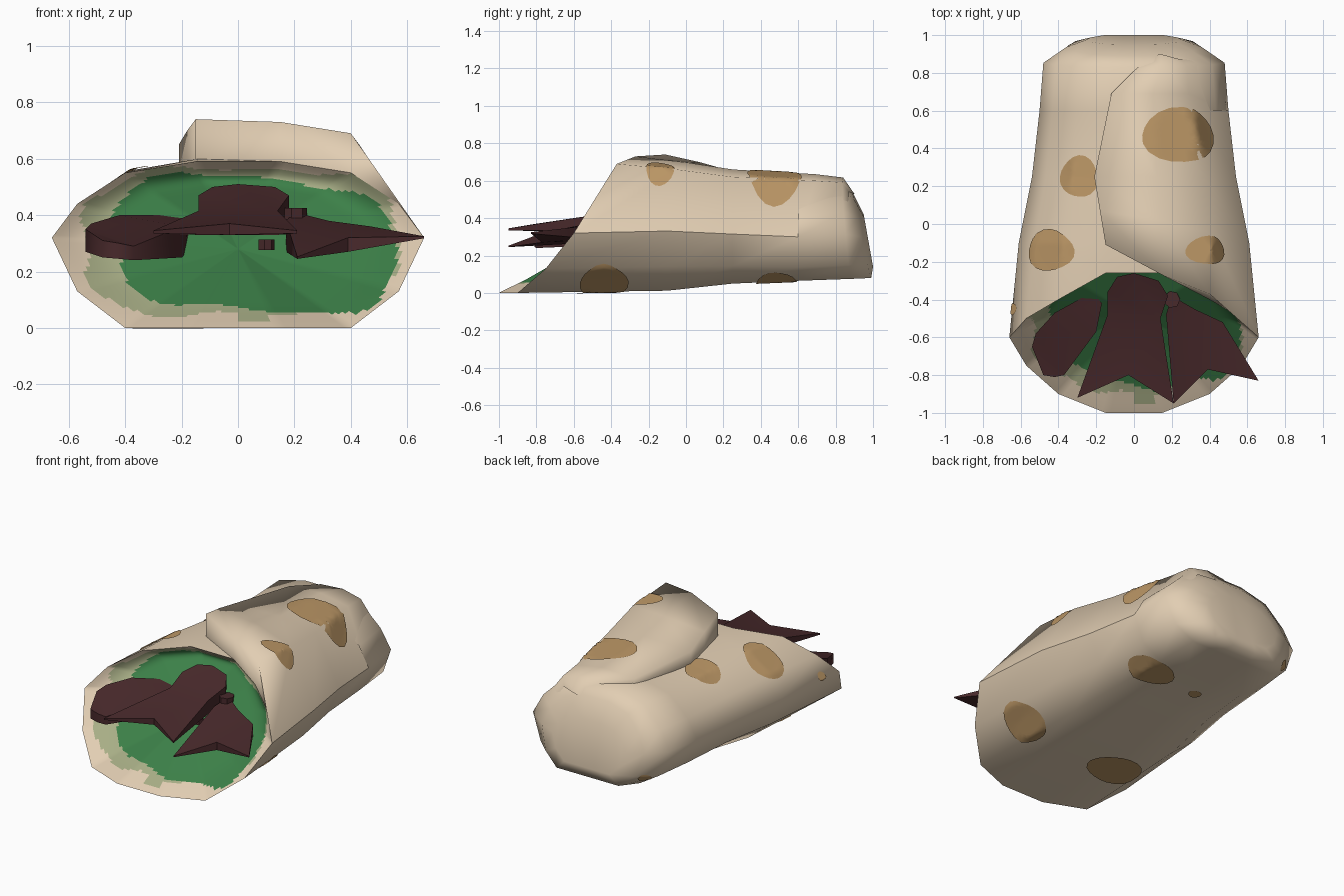
import bpy, bmesh, math
from mathutils import Vector
from mathutils.bvhtree import BVHTree

if "Cube" in bpy.data.objects:
    bpy.data.objects.remove(bpy.data.objects["Cube"])


def material(name, r, g, b):
    m = bpy.data.materials.new(name)
    lin = [((c / 255 + 0.055) / 1.055) ** 2.4 for c in (r, g, b)]
    m.diffuse_color = (*lin, 1)
    m.use_nodes = True
    m.node_tree.nodes["Principled BSDF"].inputs["Base Color"].default_value = m.diffuse_color
    return m


TAN = material("tortilla tan", 226, 206, 179)
TOAST = material("toasted brown", 188, 151, 102)
GREEN = material("lettuce green", 60, 128, 72)
SAGE = material("pale sage", 168, 174, 134)
MEAT = material("dark meat", 72, 41, 43)


def build(name, verts, faces, mats, facing=None, angle=60, rule=None):
    """Make an object; open sheets are turned towards 'facing'."""
    bm = bmesh.new()
    vs = [bm.verts.new(v) for v in verts]
    for f in faces:
        bm.faces.new([vs[i] for i in f])
    bmesh.ops.delete(bm, geom=[v for v in bm.verts if not v.link_faces], context='VERTS')
    bmesh.ops.triangulate(bm, faces=[f for f in bm.faces if len(f.verts) > 4])
    bmesh.ops.recalc_face_normals(bm, faces=bm.faces[:])
    if facing:
        total = sum((f.normal * f.calc_area() for f in bm.faces), Vector())
        if total.dot(Vector(facing)) < 0:
            bmesh.ops.reverse_faces(bm, faces=bm.faces[:])
    if rule:
        for f in bm.faces:
            f.material_index = rule(f.calc_center_median())
    me = bpy.data.meshes.new(name)
    bm.normal_update()
    tree = BVHTree.FromBMesh(bm)
    bm.to_mesh(me)
    bm.free()
    for m in mats:
        me.materials.append(m)
    ob = bpy.data.objects.new(name, me)
    bpy.context.collection.objects.link(ob)
    bpy.ops.object.select_all(action='DESELECT')
    ob.select_set(True)
    bpy.context.view_layer.objects.active = ob
    bpy.ops.object.shade_smooth_by_angle(angle=math.radians(angle))
    return tree


# wrap body: slanted rim lofted through cross-sections to a closed back end
half = [(.15, -1, 0), (.4, -.9, 0), (.57, -.75, .13), (.66, -.6, .32),
        (.57, -.5, .44), (.4, -.4, .55), (.15, -.26, .59)]


def mirrored(pts):
    return pts + [(-x, y, z) for x, y, z in reversed(pts)]


rim = mirrored(half)
rings = [rim]
# each: y at bottom, y at top, half width, bottom z, top z, sag of the widest level
for yb, yt, w, zb, zt, e in [(-.1, -.1, .61, .012, .6, 1), (.25, .25, .54, .05, .585, 1.15),
                             (.6, .6, .5, .065, .585, 1.3), (.88, .83, .48, .075, .605, 1.3),
                             (.99, .89, .36, .08, .54, 1.2), (1, .95, .26, .14, .42, 1)]:
    rings.append(mirrored([(x / .66 * w, yb + (yt - yb) * z / .59, zb + (zt - zb) * (z / .59) ** e)
                           for x, y, z in half]))
n = len(rim)
verts = [p for r in rings for p in r]
# the strip hidden below the flap is left out
faces = [(k * n + i, k * n + (i + 1) % n, (k + 1) * n + (i + 1) % n, (k + 1) * n + i)
         for k in range(len(rings) - 1) for i in range(n) if not (k < 3 and i in (3, 4, 5))]
faces.append(tuple(range((len(rings) - 1) * n, len(rings) * n)))
body_tree = build("wrap_body", verts, faces, [TAN], (0, 1, 0), 85)

# folded flap over the top, from the right side to the free edge, tucked in at the back
side = [rings[k][3] for k in range(5)]
rows = [[(.4, -.37, .69), (.15, -.27, .73), (-.15, -.11, .74), (-.15, -.11, .58)],
        [(.41, -.05, .66), (.14, .02, .695), (-.18, .07, .7), (-.18, .07, .57)],
        [(.37, .25, .62), (.12, .25, .66), (-.21, .25, .65), (-.21, .25, .57)],
        [(.29, .69, .6), (.1, .69, .635), (-.12, .69, .62), (-.12, .69, .57)],
        [(.28, .835, .59), (.15, .84, .617), (.01, .82, .617), (.01, .82, .57)]]
rows = [[s] + r for s, r in zip(side, rows)]
rows.append([(.42, .87, .31), (.25, .87, .54), (.14, .9, .53), (.08, .88, .53), (.08, .88, .5)])
verts = [p for r in rows for p in r]
faces = [(k * 5 + i, k * 5 + i + 1, k * 5 + 6 + i, k * 5 + 5 + i)
         for k in range(len(rows) - 1) for i in range(4)]
b = len(verts)
verts += [(.57, -.5, .44), (.4, -.4, .55), (.15, -.26, .59)]
faces += [(4, 3, 2, b + 2), (2, 1, b + 1, b + 2), (1, b, b + 1), (1, 0, b)]
flap_tree = build("wrap_flap", verts, faces, [TAN], (.3, 0, 1), 105)

# filling: rolled lip then a dish inside the rim, coloured in jagged zones
SUB, RINGS = 12, 36
fine = []
for i in range(n):
    a, c = Vector(rim[i]), Vector(rim[(i + 1) % n])
    fine += [a.lerp(c, t / SUB) for t in range(SUB)]
m = len(fine)


def dish(p, t):
    q = p.lerp(Vector((0, -.58, .28)), t)
    depth = (.02 + .24 * min(q.z, .53)) * math.sin(math.pi / 2 * min(1, t / .3))
    return q + Vector((0, depth, 0))


verts = [dish(p, k / RINGS) for k in range(RINGS) for p in fine]
verts.append(dish(fine[0], 1))
faces = [(k * m + i, k * m + (i + 1) % m, (k + 1) * m + (i + 1) % m, (k + 1) * m + i)
         for k in range(RINGS - 1) for i in range(m)]
faces += [((RINGS - 1) * m + i, (RINGS - 1) * m + (i + 1) % m, len(verts) - 1) for i in range(m)]


def filling_zone(p):
    x, z = p.x, p.z
    wob = .1 * math.sin(17 * x + 3) + .1 * math.sin(23 * z + 9 * x)
    green = abs((x - .05) / .5) ** 3.4 + abs((z - .3 + .06 * x) / .235) ** 3.4
    sage = abs((x - .01) / .555) ** 3.4 + abs((z - .305) / .26) ** 3.4
    drip = abs(x - .05) < .06 and .025 < z < .1
    return 0 if green + wob < 1 else 1 if sage + wob < 1 or drip else 2


build("filling", verts, faces, [GREEN, SAGE, TAN], (0, -1, .5), 120, filling_zone)


# meat pieces: outline points with top and bottom heights
def slab(name, outline, angle=35):
    k = len(outline)
    vs = [(x, y, t) for x, y, t, _ in outline] + [(x, y, u) for x, y, _, u in outline]
    fs = [tuple(range(k)), tuple(range(2 * k - 1, k - 1, -1))]
    fs += [(i, (i + 1) % k, k + (i + 1) % k, k + i) for i in range(k)]
    build(name, vs, fs, [MEAT], None, angle)


slab("meat_centre", [(-.09, -.28, .5, .36), (0, -.26, .51, .36), (.13, -.3, .5, .36),
                     (.18, -.38, .47, .34), (.14, -.5, .415, .33), (.21, -.95, .345, .335),
                     (-.03, -.8, .37, .33), (-.3, -.92, .345, .335), (-.14, -.48, .415, .33),
                     (-.14, -.36, .47, .34)])
slab("meat_right", [(.2, -.38, .41, .28), (.32, -.45, .38, .28), (.47, -.52, .36, .29),
                    (.66, -.83, .325, .318), (.39, -.77, .32, .27), (.21, -.95, .252, .245),
                    (.17, -.48, .38, .27)])
slab("meat_left", [(-.22, -.36, .4, .31), (-.17, -.42, .38, .28), (-.2, -.57, .36, .25),
                   (-.37, -.8, .29, .24), (-.42, -.81, .3, .245), (-.48, -.8, .31, .25),
                   (-.54, -.65, .35, .27), (-.52, -.58, .37, .28), (-.42, -.47, .4, .3)], 60)
for name, (cx, cy, cz), (rx, ry, rz) in [("crumb_upper", (.2, -.4, .405), (.045, .045, .02)),
                                        ("crumb_lower", (.1, -.54, .295), (.03, .03, .018))]:
    slab(name, [(cx + rx * math.cos(a), cy + ry * math.sin(a), cz + rz, cz - rz)
                for a in [math.tau * i / 7 for i in range(7)]])


# toasted spots: thin patches draped on the wrap
def spot(tree, c, d, ru, rv):
    d = Vector(d).normalized()
    u = Vector((0, 1, 0)).cross(d) if abs(d.y) < .8 else Vector((0, 0, 1)).cross(d)
    u.normalize()
    v = d.cross(u)
    seg, steps, pts = 20, 9, []
    for k in range(steps + 1):
        for i in range(seg):
            a = math.tau * i / seg
            r = k / steps * (1 + .05 * math.sin(3 * a + c[0] * 9)) + .001
            o = Vector(c) + u * ru * r * math.cos(a) + v * rv * r * math.sin(a) + d
            hit, nor, _, _ = tree.ray_cast(o, -d)
            pts.append(hit + d * .007 if hit else None)
    fs = [(k * seg + i, k * seg + (i + 1) % seg, (k + 1) * seg + (i + 1) % seg, (k + 1) * seg + i)
          for k in range(steps) for i in range(seg)]
    fs = [f for f in fs if all(pts[j] for j in f)]
    build("toasted_spot", [p or Vector(c) for p in pts], fs, [TOAST], d, 120)


spot(flap_tree, (.25, .47, .6), (.6, 0, 1), .21, .145)
spot(flap_tree, (.38, -.14, .64), (.6, 0, 1), .12, .075)
spot(body_tree, (-.29, .25, .58), (0, 0, 1), .1, .11)
spot(body_tree, (-.44, -.14, .5), (-.4, 0, 1), .14, .11)
spot(body_tree, (-.62, -.45, .34), (-1, 0, 0), .025, .03)
spot(body_tree, (.47, -.44, .03), (.6, 0, -1), .14, .13)
spot(body_tree, (.27, .48, .06), (.2, 0, -1), .15, .11)
spot(body_tree, (-.23, -.45, .0), (0, 0, -1), .17, .14)
spot(body_tree, (-.08, .45, .06), (0, 0, -1), .04, .035)
spot(body_tree, (-.36, .93, .14), (-.5, 1, 0), .04, .025)
